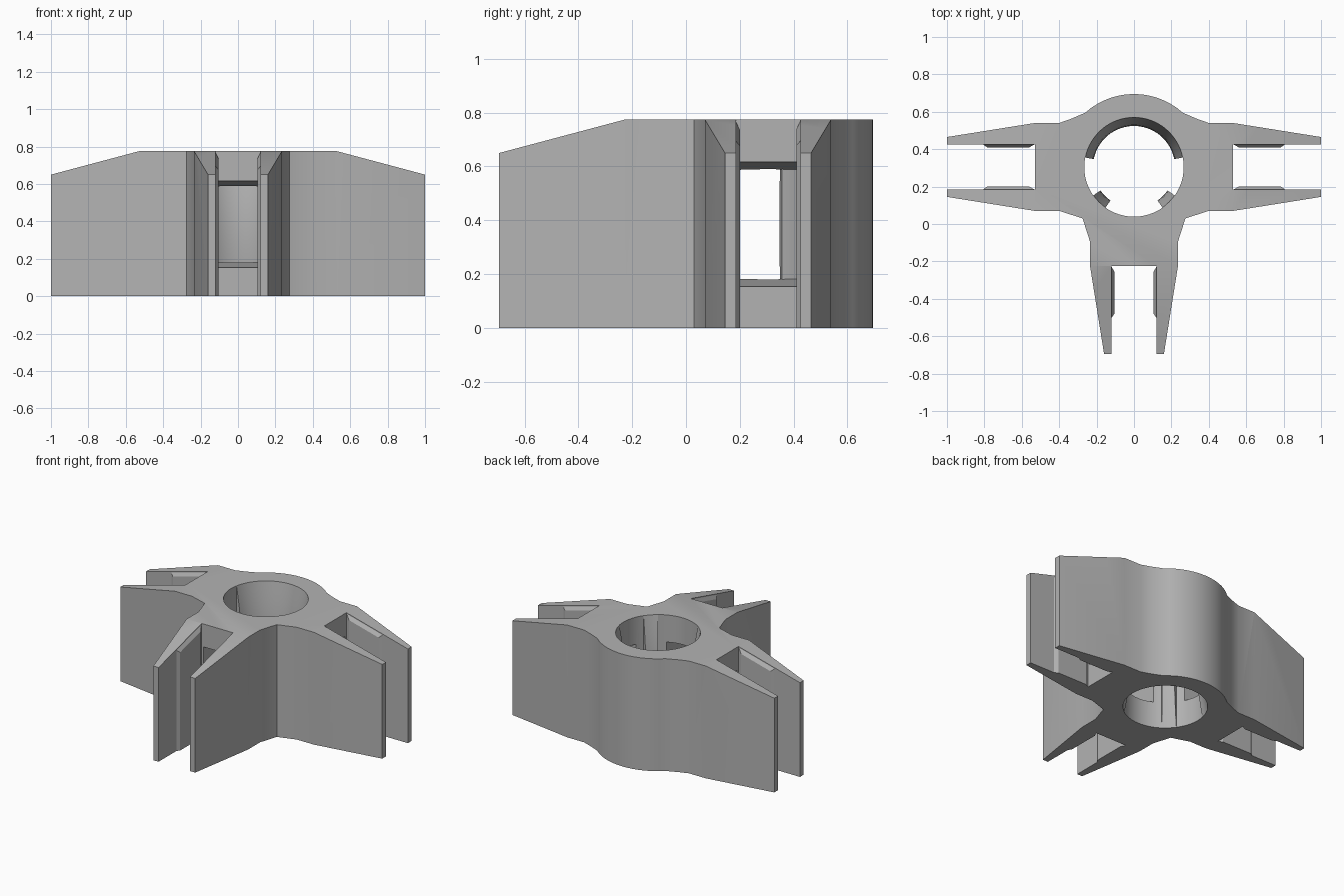
import bpy, bmesh
from math import sin, cos, pi, radians
from mathutils import Matrix, Vector

cube = bpy.data.objects.get("Cube")
if cube:
    bpy.data.objects.remove(cube)

H = 0.775                       # body height
CENTRE = Vector((0, 0.305, 0))  # axis of the bore
BORE = 0.266
ROOT, TIP = 0.53, 1.0           # slot start and arm end, from the axis
ARM_ANGLES = (0, 180, -90)

grey = bpy.data.materials.new("plain grey")
grey.use_nodes = True
grey.diffuse_color = (0.45, 0.45, 0.45, 1)
grey.node_tree.nodes["Principled BSDF"].inputs["Base Color"].default_value = (0.45, 0.45, 0.45, 1)


def make_object(name, bm):
    bmesh.ops.recalc_face_normals(bm, faces=bm.faces)
    mesh = bpy.data.meshes.new(name)
    bm.to_mesh(mesh)
    bm.free()
    mesh.materials.append(grey)
    obj = bpy.data.objects.new(name, mesh)
    bpy.context.collection.objects.link(obj)
    return obj


def prism(bm, outline, z0, z1):
    low = [bm.verts.new((x, y, z0)) for x, y in outline]
    face = bm.faces.new(low)
    out = bmesh.ops.extrude_face_region(bm, geom=[face])
    top = [g for g in out["geom"] if isinstance(g, bmesh.types.BMVert)]
    bmesh.ops.translate(bm, verts=top, vec=(0, 0, z1 - z0))


def hull(bm, points, angle):
    """Convex solid through points, turned onto one arm."""
    turn = Matrix.Translation(CENTRE) @ Matrix.Rotation(radians(angle), 4, "Z")
    verts = [bm.verts.new(turn @ Vector(p)) for p in points]
    bmesh.ops.convex_hull(bm, input=verts)


def block(u0, u1, v, z0, z1):
    return [(u, s * v, z) for u in (u0, u1) for s in (-1, 1) for z in (z0, z1)]


def slope(u):
    return H - (u - ROOT) * 0.266


def cut(obj, name, bm):
    cutter = make_object(name, bm)
    cutter.hide_render = True
    mod = obj.modifiers.new(name, "BOOLEAN")
    mod.operation = "DIFFERENCE"
    mod.solver = "EXACT"
    mod.object = cutter
    deps = bpy.context.evaluated_depsgraph_get()
    mesh = bpy.data.meshes.new_from_object(obj.evaluated_get(deps))
    obj.modifiers.clear()
    obj.data = mesh
    bpy.data.objects.remove(cutter)


def smooth(obj):
    obj.data.shade_smooth()
    obj.data.set_sharp_from_angle(angle=radians(25))


# Body: mirrored outline with three arms and a rounded back
half = [(0.16, -TIP), (0.235, -ROOT), (0.235, -0.40), (0.275, -0.275),
        (0.40, -0.235), (ROOT, -0.235), (TIP, -0.16),
        (TIP, 0.16), (ROOT, 0.235), (0.40, 0.235), (0.335, 0.258)]
half += [(0.39 * cos(radians(a)), 0.39 * sin(radians(a))) for a in range(48, 90, 6)]
outline = half + [(0, 0.39)] + [(-x, y) for x, y in reversed(half)]
bm = bmesh.new()
prism(bm, [(x, y + CENTRE.y) for x, y in outline], 0, H)
body = make_object("three_arm_body", bm)

# Round bore
bm = bmesh.new()
ring = [(BORE * cos(i * pi / 32), BORE * sin(i * pi / 32) + CENTRE.y) for i in range(64)]
prism(bm, ring, -0.1, H + 0.1)
cut(body, "bore_cutter", bm)

# Open slots in the arms
bm = bmesh.new()
for a in ARM_ANGLES:
    hull(bm, block(ROOT, 1.2, 0.12, -0.1, H + 0.1), a)
cut(body, "slot_cutter", bm)

# Tapered windows from the slots into the bore
bm = bmesh.new()
for a in ARM_ANGLES:
    outer = [(0.56, s * 0.106, z) for s in (-1, 1) for z in (0.15, 0.62)]
    inner = [(0.20, s * 0.106, z) for s in (-1, 1) for z in (0.187, 0.583)]
    hull(bm, outer + inner, a)
cut(body, "window_cutter", bm)

# Sloping arm tops
bm = bmesh.new()
for a in ARM_ANGLES:
    hull(bm, [(u, v, z) for v in (-0.4, 0.4)
              for u, z in ((ROOT, H), (1.1, slope(1.1)), (1.1, 1), (ROOT, 1))], a)
cut(body, "slope_cutter", bm)
smooth(body)

# Raised pads on the inner slot walls
bm = bmesh.new()
for a in ARM_ANGLES:
    for s in (-1, 1):
        points = []
        for u0, u1, v, drop in ((0.53, 0.81, 0.122, 0.004), (0.56, 0.785, 0.105, 0.03)):
            points += [(u, s * v, z) for u in (u0, u1) for z in (0, slope(u) - drop)]
        hull(bm, points, a)
make_object("slot_pads", bm)


def bore_pad(name, start, end, steps):
    """Arc of lining that swells inwards at mid height."""
    bm = bmesh.new()
    rings = []
    for i in range(steps + 1):
        a = radians(start + (end - start) * i / steps)
        section = [(BORE + 0.004, 0), (BORE + 0.004, H)]
        for k in range(12, -1, -1):
            t = k / 12
            section.append((BORE - 0.001 - 0.046 * sin(pi * t), H * t))
        rings.append([bm.verts.new((r * cos(a), r * sin(a) + CENTRE.y, z)) for r, z in section])
    n = len(rings[0])
    for p, q in zip(rings, rings[1:]):
        for k in range(n):
            bm.faces.new((p[k], p[(k + 1) % n], q[(k + 1) % n], q[k]))
    bm.faces.new(rings[0])
    bm.faces.new(rings[-1])
    smooth(make_object(name, bm))


# Swelling lining at the back of the bore and two fins at the front
bore_pad("back_bore_pad", 11, 169, 32)
bore_pad("left_bore_fin", -55, -35, 4)
bore_pad("right_bore_fin", -145, -125, 4)
